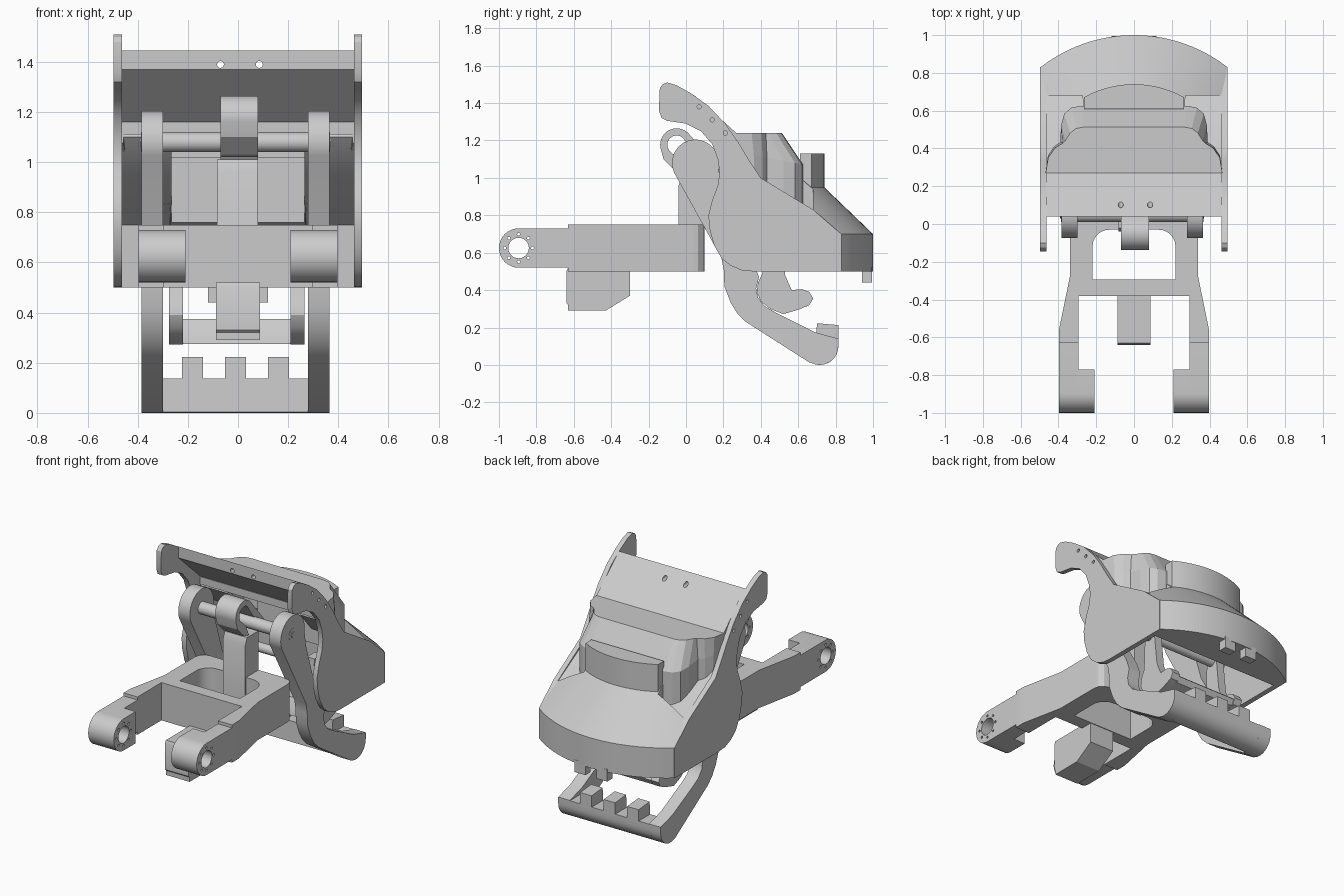
import bpy, bmesh
from math import cos, sin, pi, radians, hypot, sqrt

if "Cube" in bpy.data.objects:
    bpy.data.objects.remove(bpy.data.objects["Cube"])


def make(name, verts, faces):
    me = bpy.data.meshes.new(name)
    me.from_pydata(verts, [], faces)
    bm = bmesh.new()
    bm.from_mesh(me)
    bmesh.ops.recalc_face_normals(bm, faces=bm.faces)
    bm.to_mesh(me)
    bm.free()
    ob = bpy.data.objects.new(name, me)
    bpy.context.collection.objects.link(ob)
    return ob


def loft(name, rings):
    """Closed rings of equal length, capped at both ends."""
    n = len(rings[0])
    faces = [(r * n + i, r * n + (i + 1) % n, (r + 1) * n + (i + 1) % n, (r + 1) * n + i)
             for r in range(len(rings) - 1) for i in range(n)]
    faces += [tuple(range(n)), tuple(range((len(rings) - 1) * n, len(rings) * n))]
    return make(name, [p for r in rings for p in r], faces)


def ext_x(name, pts, a, b):
    return loft(name, [[(x, y, z) for y, z in pts] for x in (a, b)])


def ext_z(name, pts, a, b):
    return loft(name, [[(x, y, z) for x, y in pts] for z in (a, b)])


def box(name, x0, x1, y0, y1, z0, z1):
    return ext_x(name, [(y0, z0), (y1, z0), (y1, z1), (y0, z1)], x0, x1)


def arc(cx, cy, r, a0, a1, n=12):
    return [(cx + r * cos(radians(a0 + (a1 - a0) * i / n)),
             cy + r * sin(radians(a0 + (a1 - a0) * i / n))) for i in range(n + 1)]


def circle(cx, cy, r, n=24):
    return arc(cx, cy, r, 0, 360 * (n - 1) / n, n - 1)


def cut(ob, cutters):
    for c in cutters:
        c.hide_render = True
        m = ob.modifiers.new("cut", 'BOOLEAN')
        m.object, m.operation, m.solver = c, 'DIFFERENCE', 'EXACT'
    dg = bpy.context.evaluated_depsgraph_get()
    me = bpy.data.meshes.new_from_object(ob.evaluated_get(dg))
    ob.modifiers.clear()
    ob.data = me
    for c in cutters:
        bpy.data.objects.remove(c)


# side plates with three small holes
plate = [(-.14, 1.48), (-.125, 1.5), (-.1, 1.51), (-.05, 1.495), (.03, 1.45), (.12, 1.385), (.21, 1.29),
         (.28, 1.19), (.34, 1.09), (.4, 1.0), (.68, .83), (.83, .7), (.83, .5), (.36, .5), (.3, .505),
         (.24, .53), (.19, .57), (.15, .64), (.125, .73), (.12, .8), (.14, .88), (.17, .96), (.18, 1.03),
         (.17, 1.1), (.14, 1.18), (.08, 1.25), (.0, 1.29), (-.1, 1.305), (-.13, 1.32), (-.145, 1.36)]
for x0, x1 in ((-.497, -.463), (.463, .495)):
    p = ext_x("side_plate", plate, x0, x1)
    cut(p, [ext_x("c", circle(y, z, .011, 12), x0 - .1, x1 + .1) for y, z in ((.07, 1.38), (.14, 1.31), (.21, 1.24))])

# sloped front visor plate with two through holes
visor = ext_x("visor_plate", [(.04, 1.445), (.275, 1.235), (.28, 1.15), (.04, 1.37)], -.465, .465)
cut(visor, [loft("c", [[(x, y, z) for x, z in circle(cx, 1.39, .014, 12)] for y in (-.1, .3)]) for cx in (-.07, .085)])
box("visor_rib", -.465, .465, .265, .3, 1.11, 1.16)

# rear hood: arc skirt below a cone, flat inside wall
R, CY = .806, .194


def hood_col(x):
    yo = CY + sqrt(R * R - x * x)
    yf = .68 if abs(x) > .27 else .62
    col = [(x, yo, .5)]
    for i in range(5):
        y = yo + (yf - yo) * i / 4
        col.append((x, y, .7 + .96 * (R - hypot(x, y - CY))))
    return col + [(x, yf, .795), (x, .74, .75), (x, .75, .5)]


xs = [-.494 + .988 * i / 22 for i in range(23)] + [-.272, -.268, .268, .272]
loft("rear_hood", [hood_col(x) for x in sorted(xs)])
for s in (-1, 1):
    box("hood_tab", s * .04, s * .12, .94, .995, .44, .52)

# curved riser on top of the hood
riser = [(x, CY + sqrt(.546 ** 2 - x * x)) for x in [.265 - .53 * i / 14 for i in range(15)]]
ext_z("hood_riser", riser + [(-.265, .61), (.265, .61)], .86, 1.13)

# hollow top hump, open to the front
low = [(.463, .27), (.45, .36), (.42, .405), (.385, .43), (.38, .52), (.365, .58), (.33, .61), (.28, .62)]
top = [(.463, .27), (.45, .35), (.415, .4), (.375, .425), (.36, .44), (.335, .48), (.305, .503), (.265, .51)]


def both(pts):
    return pts + [(-x, y) for x, y in reversed(pts)]


lo, hi = both(low), both(top)
rows = [[(x, y, .79 + (.68 - y) * .7) for x, y in lo],
        [(x, y, 1.14 - .2 * max(0, y - .27)) for x, y in lo], [(x, y, 1.235) for x, y in hi]]
n = len(lo)
faces = [(r * n + i, r * n + i + 1, (r + 1) * n + i + 1, (r + 1) * n + i) for r in range(2) for i in range(n - 1)]
faces.append(tuple(range(2 * n, 3 * n)))
hump = make("top_hump", [p for r in rows for p in r], faces)
sol = hump.modifiers.new("wall", 'SOLIDIFY')
sol.thickness, sol.offset = .012, 0

# sloped recess panels beside the hump, and an inner panel
for s in (-1, 1):
    ext_x("recess_panel", [(.69, .82), (.4, .985), (.28, 1.12), (.27, 1.1), (.39, .96), (.69, .79)], s * .265, s * .465)
box("inner_panel", -.265, .265, .58, .62, .76, 1.02)

# jaw: two bent arms, rounded crossbar, three teeth
JX = -.01
arm = (arc(.05, 1.08, .125, -10, 205, 18) + [(.19, .57), (.203, .5), (.205, .42), (.24, .33), (.275, .275),
       (.32, .23), (.66, .013)] + arc(.715, .1, .1, 245, 360, 8) +
       [(.815, .14), (.69, .175), (.48, .28), (.42, .315), (.385, .36), (.375, .41), (.39, .47), (.36, .55), (.27, .7), (.19, .95)])
for s in (-1, 1):
    ext_x("jaw_arm", arm, JX + s * .29, JX + s * .375)
ext_x("jaw_crossbar", arc(.715, .1, .1, 255, 360, 8) + [(.815, .138), (.695, .138)], JX - .3, JX + .3)
for i in (-1, 0, 1):
    ext_x("jaw_tooth", [(.695, .12), (.815, .12), (.815, .213), (.7, .223)], JX + i * .172 - .042, JX + i * .172 + .042)

# pivot pin with collars and hex bolts
ext_x("pivot_pin", circle(.05, 1.08, .04), JX - .377, JX + .377)
for s in (-1, 1):
    ext_x("pin_bolt", circle(.05, 1.08, .02, 6), JX + s * .37, JX + s * .381)

# inner latch: two hooked plates and a crossbar
latch = [(.42, .75), (.5, .75), (.53, .48), (.565, .4), (.62, .405), (.66, .39), (.68, .355), (.66, .32),
         (.6, .295), (.52, .272), (.45, .3), (.4, .34), (.378, .39), (.385, .44), (.41, .49)]
for s in (-1, 1):
    ext_x("latch_plate", latch, -.005 + s * .215, -.005 + s * .27)
ext_x("latch_crossbar", [(.56, .375), (.64, .375), (.67, .35), (.65, .315), (.59, .295), (.52, .275), (.53, .32)],
      -.225, .215)
ext_x("latch_rod", circle(.46, .7, .03), -.3, .3)

# base frame: side rails, front bridge and rounded rear bridge
rail = [(.295, -.63), (.397, -.63), (.397, -.56), (.34, -.28), (.34, .03), (.333, .065),
        (.31, .09), (.275, .1), (.22, .1), (.22, -.295), (.295, -.38)]
for s in (-1, 1):
    ext_z("frame_rail", [(s * x, y) for x, y in rail], .5, .75)
box("front_bridge", -.296, .296, -.38, -.295, .5, .75)
corner = [(.225, .1), (.225, -.12)] + arc(.13, -.12, .09, 0, 90, 6)
ext_z("rear_bridge", both(corner), .5, .75)

# front hubs with bore and bolt circle
for s in (-1, 1):
    for x0, x1, y1 in ((.21, .296, -.77), (.294, .397, -.62)):
        hub = ext_x("frame_hub", arc(-.895, .625, .105, 90, 270, 16) + [(y1, .52), (y1, .73)], s * x0, s * x1)
        holes = [circle(-.895, .625, .055)]
        holes += [circle(-.895 + .074 * cos(k * pi / 4), .625 + .074 * sin(k * pi / 4), .008, 8) for k in range(8)]
        cut(hub, [ext_x("c", h, s * .1, s * .5) for h in holes])

# chamfered foot block under the frame
ext_x("foot_block", [(-.64, .5), (-.64, .33), (-.63, .32), (-.63, .29), (-.43, .29), (-.3, .37), (-.3, .52), (-.63, .52)],
      -.087, .087)

# centre post and hooked strap around the pin
ext_x("centre_post", [(-.04, .5), (-.04, .96), (-.02, 1.01), (.1, 1.01), (.1, .5)], -.083, .08)
strap = (arc(-.05, 1.177, .088, 190, 40, 14) + [(.19, 1.03), (.15, .98)] + arc(-.05, 1.177, .05, 20, 215, 12) +
         [(-.03, 1.09), (.0, 1.02), (-.05, 1.03), (-.12, 1.1)])
ext_x("hook_strap", strap, -.07, .08)

# smooth curved faces, keep sharp edges
for ob in bpy.data.objects:
    ob.select_set(ob != hump)
    bpy.context.view_layer.objects.active = visor
bpy.ops.object.shade_smooth_by_angle(angle=radians(28))
